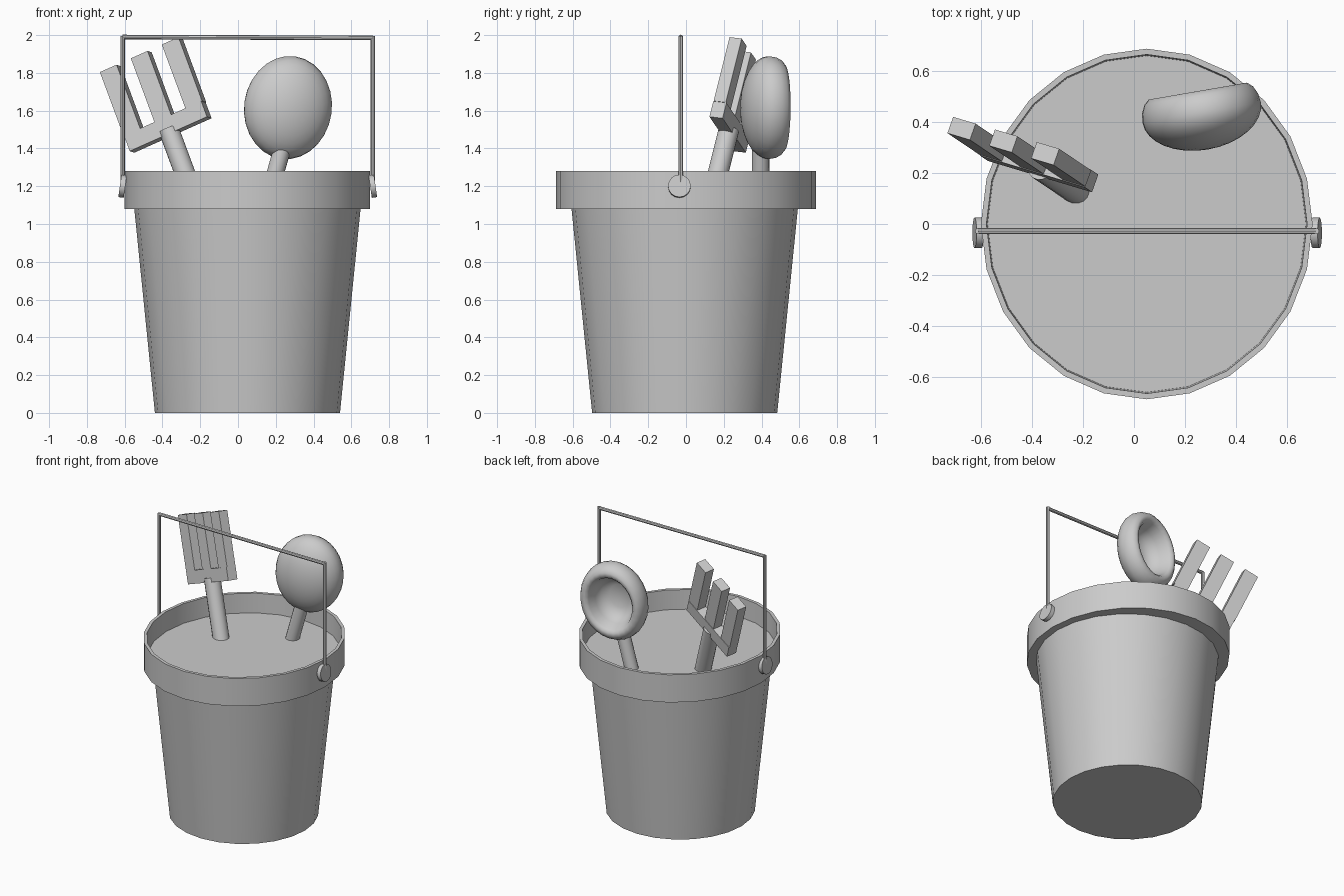
import bpy, math
from mathutils import Matrix, Vector

if "Cube" in bpy.data.objects:
    bpy.data.objects.remove(bpy.data.objects["Cube"])


def lathe(name, profile, segs, matrix, angle=40):
    """Spin (radius, height) points about local z, closing ends on the axis."""
    verts, faces, rings = [], [], []
    for r, h in profile:
        n = 1 if r == 0 else segs
        rings.append([len(verts) + i for i in range(n)])
        for i in range(n):
            a = 2 * math.pi * i / segs
            verts.append(matrix @ Vector((r * math.cos(a), r * math.sin(a), h)))
    for p, q in zip(rings, rings[1:]):
        for i in range(segs):
            j = (i + 1) % segs
            f = [p[i % len(p)], p[j % len(p)], q[j % len(q)], q[i % len(q)]]
            faces.append(list(dict.fromkeys(f)))
    return finish(name, verts, faces, angle)


def finish(name, verts, faces, angle=40):
    me = bpy.data.meshes.new(name)
    me.from_pydata(verts, [], faces)
    ob = bpy.data.objects.new(name, me)
    bpy.context.collection.objects.link(ob)
    bpy.ops.object.select_all(action='DESELECT')
    ob.select_set(True)
    bpy.context.view_layer.objects.active = ob
    bpy.ops.object.shade_smooth_by_angle(angle=math.radians(angle))
    return ob


def frame(origin, x, y, z):
    m = Matrix((x, y, z)).transposed().to_4x4()
    m.translation = origin
    return m


def rod(name, p, q, r, segs=12):
    p, q = Vector(p), Vector(q)
    d = q - p
    m = Matrix.Translation(p) @ d.to_track_quat('Z', 'Y').to_matrix().to_4x4()
    return lathe(name, [(0, 0), (r, 0), (r, d.length), (0, d.length)], segs, m)


def box(name, m, lo, hi):
    v = [m @ Vector((x, y, z)) for x in (lo[0], hi[0]) for y in (lo[1], hi[1])
         for z in (lo[2], hi[2])]
    f = [(0, 1, 3, 2), (4, 6, 7, 5), (0, 4, 5, 1), (2, 3, 7, 6), (0, 2, 6, 4), (1, 5, 7, 3)]
    return finish(name, v, f, 20)


# Tapered bucket body
lathe("bucket_body", [(0, 0), (0.49, 0), (0.6, 1.09), (0, 1.09)], 24,
      Matrix.Translation((0.05, -0.007, 0)))

# Slightly oval rim with the sand surface recessed inside it
oval = Matrix.Translation((0.05, 0, 0)) @ Matrix.Diagonal((0.65, 0.687, 1, 1))
lathe("bucket_rim", [(0, 1.08), (1, 1.08), (1, 1.28), (0.967, 1.28), (0.96, 1.14)], 24, oval)
lathe("sand", [(0.96, 1.14), (0, 1.14)], 24, oval)

# Carrying handle: two pivots, two uprights, one bar
hy = -0.028
ends = {"left": -0.611, "right": 0.714}
for side, x in ends.items():
    s = -1 if x < 0 else 1
    rod("pivot_" + side, (x - 0.014, hy - 0.007, 1.2 - 0.002 * s),
        (x + 0.014, hy - 0.007, 1.2 + 0.002 * s), 0.06, 16)
    rod("handle_upright_" + side, (x, hy, 1.2), (x, hy, 1.995), 0.012, 8)
rod("handle_bar", (ends["left"], hy, 1.99), (ends["right"], hy, 1.985), 0.012, 8)

# Toy rake: leaning frame with u across, n through and a up the shaft
a = Vector((-0.338, 0.228, 0.913)).normalized()
u = Vector((0.887, -0.269, 0.376))
u = (u - a * u.dot(a)).normalized()
n = a.cross(u)
base = Vector((-0.387, 0.241, 1.555))
rake = frame(base, u, n, a)
rod("rake_shaft", base - a * 0.54, base - a * 0.06, 0.055, 16)
box("rake_crossbar", rake, (-0.232, -0.037, -0.09), (0.232, 0.037, 0))
for i in (-1, 0, 1):
    c = i * 0.186
    box("rake_tine_%d" % (i + 2), rake, (c - 0.05, -0.034, 0), (c + 0.05, 0.034, 0.37))

# Toy scoop: round shell with a rolled lip, hollow towards the back
sn = Vector((-0.17, 0.985, 0)).normalized()
sv = Vector((0.14, 0.024, 1)).normalized()
su = sv.cross(sn)
bowl = frame(Vector((0.265, 0.437, 1.616)), su * 0.235, sv * 0.274, sn)
outer = [(math.sin(t), -0.147 * math.cos(t))
         for t in (math.pi / 2 * i / 8 for i in range(9))]
outer[0] = (0, -0.147)
inner = [(0.98, 0.035), (0.92, 0.066), (0.83, 0.085), (0.74, 0.085), (0.67, 0.065),
         (0.6, 0.0), (0.5, -0.05), (0.3, -0.075), (0, -0.08)]
lathe("scoop_bowl", outer + inner, 28, bowl, 60)
rod("scoop_shaft", (0.15, 0.393, 1.1), (0.235, 0.396, 1.4), 0.046, 16)
